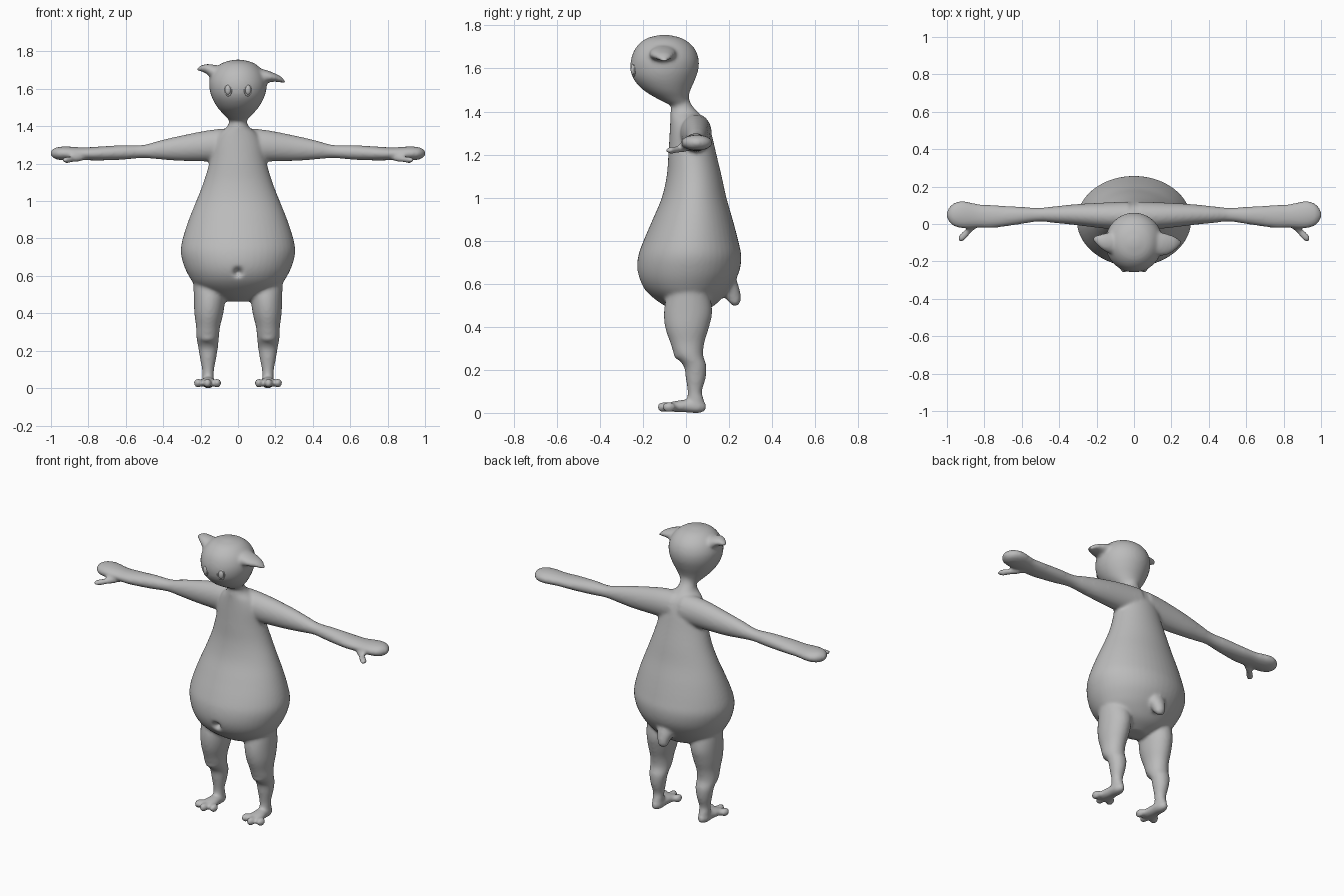
import bpy, bmesh, math
from mathutils import Vector

skin = bpy.data.materials.new("grey skin")
skin.diffuse_color = (0.5, 0.5, 0.5, 1)
parts = []


def finish(bm, name):
    bmesh.ops.recalc_face_normals(bm, faces=bm.faces)
    me = bpy.data.meshes.new(name)
    bm.to_mesh(me)
    bm.free()
    ob = bpy.data.objects.new(name, me)
    bpy.context.collection.objects.link(ob)
    me.materials.append(skin)
    return ob


def spline(keys, steps=4):
    """Catmull-Rom interpolation of the ring keys."""
    out = []
    for i in range(len(keys) - 1):
        quad = [keys[max(i - 1, 0)], keys[i], keys[i + 1], keys[min(i + 2, len(keys) - 1)]]
        for s in range(steps):
            t = s / steps
            out.append([0.5 * (2 * b + (c - a) * t + (2 * a - 5 * b + 4 * c - d) * t * t
                               + (3 * b - a - 3 * c + d) * t ** 3) for a, b, c, d in zip(*quad)])
    out.append(list(keys[-1]))
    return out


def tube(name, axis, keys, mirror=False, n=32):
    """Closed tube of elliptical rings (x, y, z, r1, r2) square to one axis."""
    u, v = [i for i in range(3) if i != axis]
    for side in ((1, -1) if mirror else (1,)):
        bm = bmesh.new()
        rings = []
        for x, y, z, r1, r2 in spline(keys):
            ring = []
            for k in range(n):
                a = 2 * math.pi * k / n
                p = [x, y, z]
                p[u] += max(r1, 0.001) * math.cos(a)
                p[v] += max(r2, 0.001) * math.sin(a)
                p[0] *= side
                ring.append(bm.verts.new(p))
            rings.append(ring)
        for a, b in zip(rings, rings[1:]):
            for k in range(n):
                bm.faces.new((a[k], a[(k + 1) % n], b[(k + 1) % n], b[k]))
        bm.faces.new(rings[0])
        bm.faces.new(rings[-1])
        parts.append(finish(bm, name))


def ball(name, loc, size):
    bm = bmesh.new()
    bmesh.ops.create_uvsphere(bm, u_segments=24, v_segments=16, radius=1)
    for vert in bm.verts:
        vert.co = Vector(loc) + Vector([c * s for c, s in zip(vert.co, size)])
    return finish(bm, name)


# Pear-shaped torso: height, half width, front, back
torso = [(0.465, .06, -.03, .06), (0.50, .15, -.10, .13), (0.55, .225, -.168, .18),
         (0.60, .262, -.208, .218), (0.66, .290, -.226, .248), (0.73, .306, -.222, .257),
         (0.80, .296, -.198, .243), (0.90, .264, -.155, .217), (1.00, .224, -.113, .188),
         (1.10, .185, -.09, .166), (1.20, .155, -.082, .142), (1.30, .135, -.076, .118),
         (1.36, .105, -.073, .095), (1.40, .058, -.072, .055), (1.44, .046, -.068, .022),
         (1.48, .046, -.075, .012)]
tube("torso", 2, [(0, (f + b) / 2, z, w, (b - f) / 2) for z, w, f, b in torso], n=48)

# Head
tube("head", 2, [(0, -.026, 1.43, .045, .042), (0, -.06, 1.46, .072, .07), (0, -.088, 1.50, .108, .108),
                 (0, -.1, 1.55, .137, .142), (0, -.1, 1.60, .152, .158), (0, -.098, 1.65, .152, .156),
                 (0, -.098, 1.70, .13, .134), (0, -.1, 1.74, .085, .087), (0, -.1, 1.758, .02, .02)], n=48)

# Ears: one flicked up, one drooping
tube("raised_ear", 0, [(-.08, -.1, 1.672, .065, .05), (-.135, -.1, 1.692, .056, .04),
                       (-.17, -.095, 1.709, .042, .026), (-.2, -.085, 1.711, .026, .015),
                       (-.222, -.08, 1.704, .008, .006)])
tube("drooping_ear", 0, [(.08, -.1, 1.67, .07, .05), (.15, -.108, 1.668, .063, .035),
                         (.19, -.108, 1.664, .052, .024), (.225, -.103, 1.654, .034, .017),
                         (.253, -.1, 1.638, .01, .007)])

# Arms with mitten hands and thumbs
tube("arm", 0, [(.03, .045, 1.303, .075, .09), (.15, .045, 1.298, .07, .084), (.31, .05, 1.284, .056, .067),
                (.42, .05, 1.275, .045, .05), (.51, .05, 1.267, .037, .035), (.62, .045, 1.262, .048, .039),
                (.75, .04, 1.256, .061, .037), (.83, .043, 1.255, .063, .034), (.92, .05, 1.257, .073, .037),
                (.975, .05, 1.257, .054, .031), (1.003, .05, 1.257, .012, .01)], True)
tube("thumb", 1, [(.83, .02, 1.24, .03, .02), (.86, -.015, 1.232, .028, .02), (.895, -.045, 1.225, .024, .017),
                  (.915, -.07, 1.222, .026, .017), (.925, -.095, 1.222, .01, .008)], True)

# Legs, feet and toes
tube("leg", 2, [(.15, .01, .60, .09, .09), (.152, .01, .48, .084, .112), (.156, .005, .40, .077, .102),
                (.160, .006, .33, .064, .08), (.162, .014, .27, .06, .066), (.160, .042, .22, .053, .053),
                (.160, .045, .16, .043, .046), (.160, .041, .10, .032, .033), (.160, .045, .06, .031, .039),
                (.160, .045, .015, .026, .034)], True)
tube("foot", 1, [(.16, .092, .03, .014, .016), (.16, .06, .031, .032, .031), (.16, 0, .034, .037, .03),
                 (.162, -.06, .031, .05, .024), (.162, -.09, .028, .042, .016)], True)
for side in (1, -1):
    for x, y in ((.111, -.08), (.163, -.104), (.214, -.08)):
        parts.append(ball("toe", (side * x, y, .029), (.022, .031, .025)))
    parts.append(ball("knee", (side * .162, -.02, .275), (.045, .038, .03)))

# Stubby tail
tube("tail", 2, [(0, .15, .66, .07, .07), (0, .19, .59, .055, .055), (0, .215, .545, .038, .04),
                 (0, .226, .515, .03, .026), (0, .228, .497, .01, .009)])

# Fuse everything into one smooth skin
bpy.ops.object.select_all(action='DESELECT')
for ob in parts:
    ob.select_set(True)
body = parts[0]
bpy.context.view_layer.objects.active = body
bpy.ops.object.join()
body.name = "body"
remesh = body.modifiers.new("fuse", 'REMESH')
remesh.mode = 'VOXEL'
remesh.voxel_size = 0.009
relax = body.modifiers.new("relax", 'SMOOTH')
relax.factor = 0.5
relax.iterations = 8
for mod in ("fuse", "relax"):
    bpy.ops.object.modifier_apply(modifier=mod)

# Navel dent, and feet set on the ground
low = min(v.co.z for v in body.data.vertices)
for v in body.data.vertices:
    if v.co.y < 0:
        d = math.hypot(v.co.x, v.co.z - .622) / .03
        v.co.y += .035 * math.exp(-d * d * 2)
    v.co.z -= low
body.data.materials.clear()
body.data.materials.append(skin)
for p in body.data.polygons:
    p.use_smooth = True
    p.material_index = 0

# Oval eyes with a raised rim
for side, label in ((-1, "right"), (1, "left")):
    eye = ball(label + "_eye", (side * .053, -.243, 1.595), (.017, .014, .027))
    bpy.ops.mesh.primitive_torus_add(major_radius=1, minor_radius=.2, major_segments=32, minor_segments=8,
                                     location=(side * .053, -.244, 1.595),
                                     rotation=(math.pi / 2, 0, side * .33))
    rim = bpy.context.object
    rim.name = label + "_eye_rim"
    rim.scale = (.019, .029, .02)
    rim.data.materials.append(skin)
    for ob in (eye, rim):
        for p in ob.data.polygons:
            p.use_smooth = True
